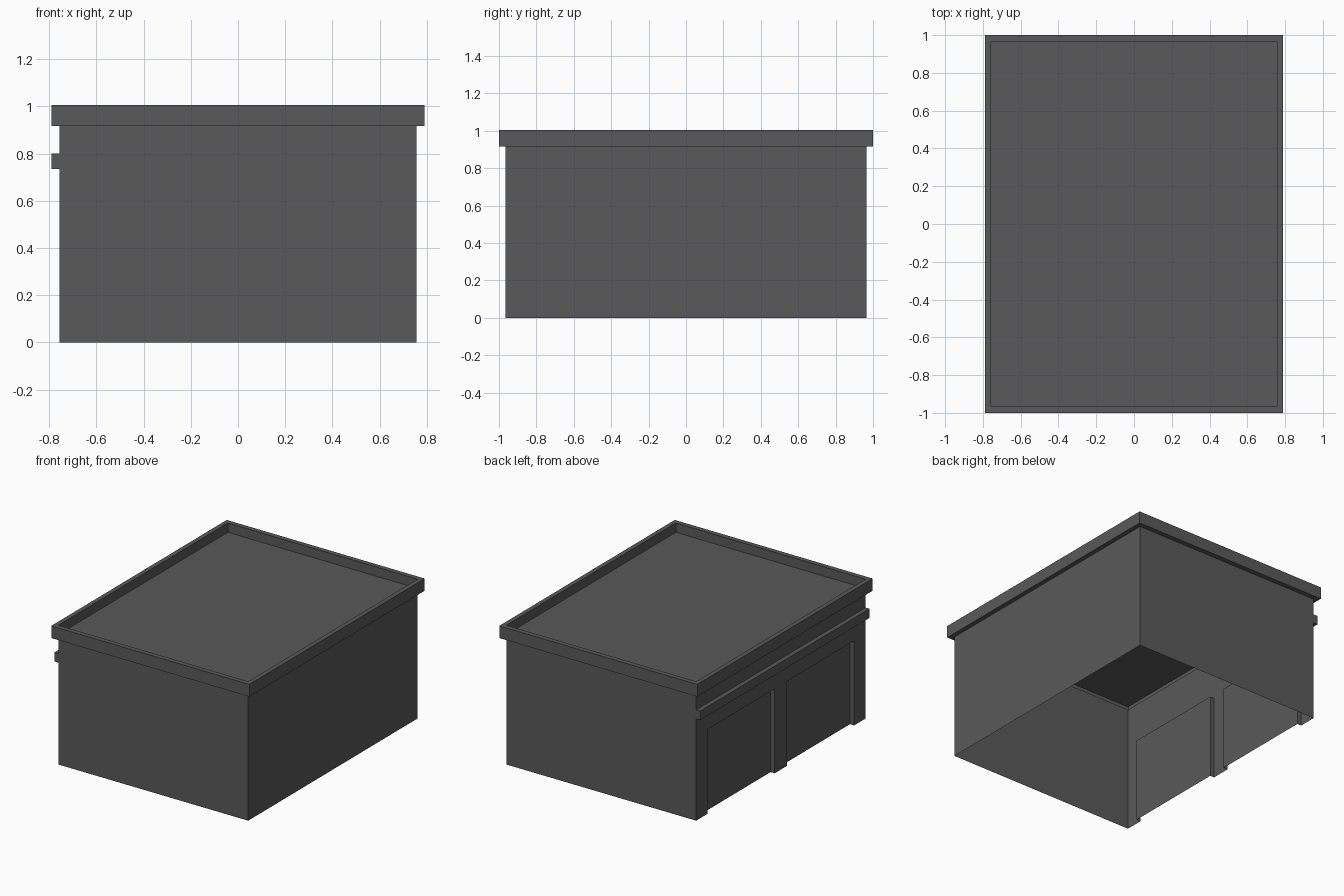
import bpy
import bmesh

cube = bpy.data.objects.get("Cube")
if cube:
    bpy.data.objects.remove(cube, do_unlink=True)

# Main dimensions
WALL_X, WALL_Y, WALL_TOP = 0.757, 0.965, 0.917
RIM_X, RIM_Y, RIM_TOP = 0.79, 1.0, 1.005
DECK_Z = 0.938
BAY_IN, BAY_OUT, BAY_TOP, BAY_DEPTH = 0.07, 0.835, 0.61, 0.033

grey = bpy.data.materials.new("dark_grey")
grey.use_nodes = True
grey.diffuse_color = (0.1, 0.1, 0.1, 1)
grey.node_tree.nodes["Principled BSDF"].inputs["Base Color"].default_value = (0.1, 0.1, 0.1, 1)


def make_object(name, quads):
    """Build one flat-shaded object from a list of quads."""
    bm = bmesh.new()
    for quad in quads:
        bm.faces.new([bm.verts.new(p) for p in quad])
    bmesh.ops.remove_doubles(bm, verts=bm.verts, dist=0.0001)
    mesh = bpy.data.meshes.new(name)
    bm.to_mesh(mesh)
    bm.free()
    mesh.materials.append(grey)
    obj = bpy.data.objects.new(name, mesh)
    bpy.context.collection.objects.link(obj)
    return obj


def ring(hx, hy, z):
    return [(-hx, -hy, z), (hx, -hy, z), (hx, hy, z), (-hx, hy, z)]


def loft(rings, sides=range(4)):
    """Join successive rectangular rings with quads."""
    return [(a[i], a[(i + 1) % 4], b[(i + 1) % 4], b[i])
            for a, b in zip(rings, rings[1:]) for i in sides]


# Plain front, left and back walls
make_object("plain_walls", loft(
    [ring(WALL_X, WALL_Y, 0), ring(WALL_X, WALL_Y, WALL_TOP)], range(3)))

# Bay wall: pillars and two recessed panels swept from a plan outline
outer, inner = -WALL_X, -WALL_X + BAY_DEPTH
bays = [(BAY_OUT, BAY_IN), (-BAY_IN, -BAY_OUT)]
plan = [(outer, WALL_Y)]
for start, end in bays:
    plan += [(outer, start), (inner, start), (inner, end), (outer, end)]
plan.append((outer, -WALL_Y))
bay_quads = [((*a, 0), (*b, 0), (*b, BAY_TOP), (*a, BAY_TOP))
             for a, b in zip(plan, plan[1:])]
# Recess soffits
bay_quads += [((outer, s, BAY_TOP), (inner, s, BAY_TOP),
               (inner, e, BAY_TOP), (outer, e, BAY_TOP)) for s, e in bays]
# Header above the bays
bay_quads.append(((outer, WALL_Y, BAY_TOP), (outer, -WALL_Y, BAY_TOP),
                  (outer, -WALL_Y, WALL_TOP), (outer, WALL_Y, WALL_TOP)))
make_object("bay_wall", bay_quads)

# Overhanging roof parapet
make_object("roof_parapet", loft([
    ring(WALL_X, WALL_Y, WALL_TOP), ring(RIM_X, RIM_Y, WALL_TOP),
    ring(RIM_X, RIM_Y, RIM_TOP), ring(WALL_X, WALL_Y, RIM_TOP),
    ring(WALL_X, WALL_Y, DECK_Z)]))

# Sunken roof deck
make_object("roof_deck", [ring(WALL_X, WALL_Y, DECK_Z)])

# Ledge above the bays, open where it meets the wall
profile = [(outer, 0.735), (-RIM_X, 0.735), (-RIM_X, 0.80), (outer, 0.80)]
back = [(x, WALL_Y, z) for x, z in profile]
front = [(x, -WALL_Y, z) for x, z in profile]
ledge = [(back[i], front[i], front[i + 1], back[i + 1]) for i in range(3)]
make_object("bay_ledge", ledge + [back, front[::-1]])
